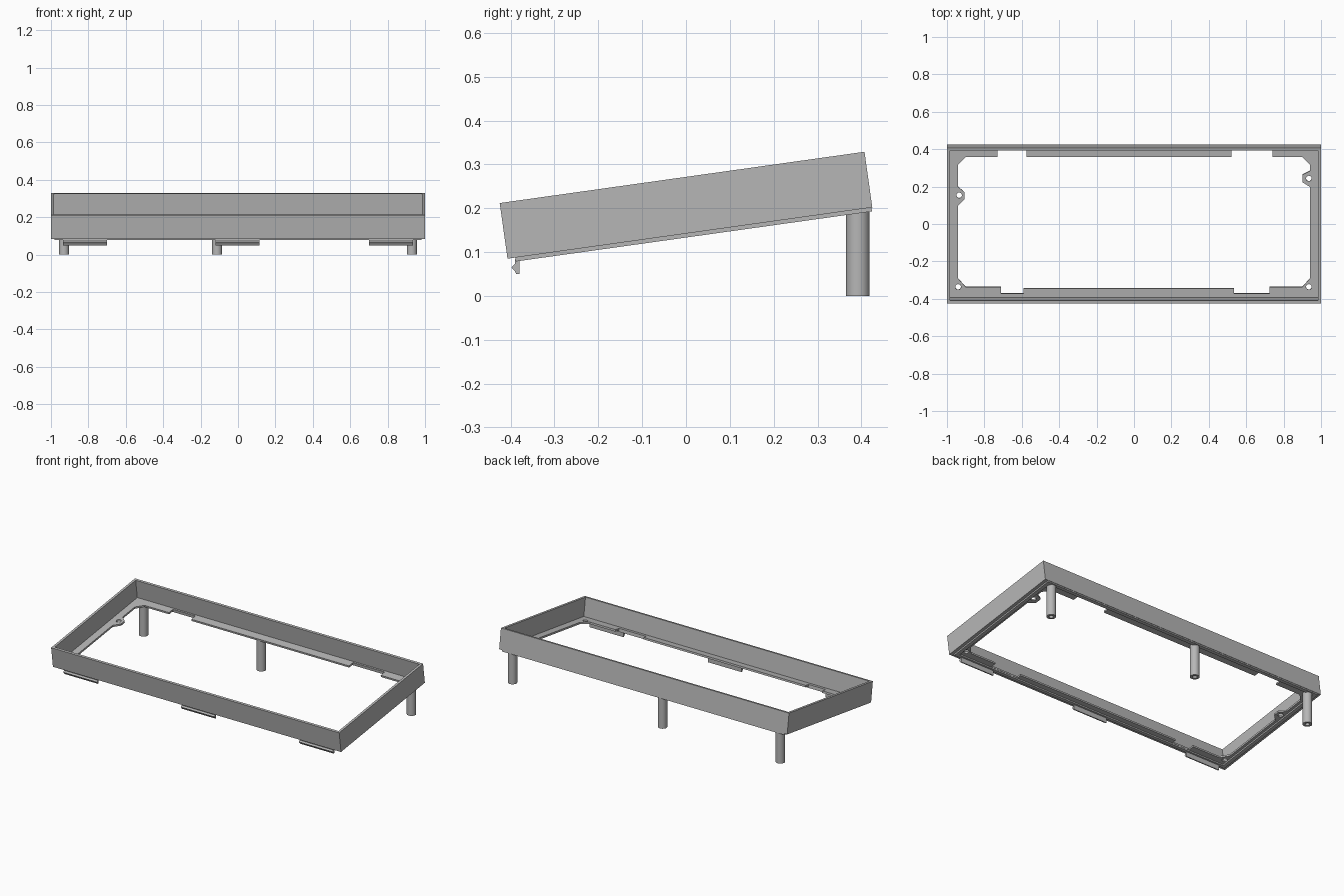
import bpy
import math
from mathutils import Matrix

cube = bpy.data.objects.get("Cube")
if cube:
    bpy.data.objects.remove(cube, do_unlink=True)

grey = bpy.data.materials.new("plain grey")
grey.use_nodes = True
colour = (0.47, 0.47, 0.47, 1)
grey.diffuse_color = colour
grey.node_tree.nodes["Principled BSDF"].inputs["Base Color"].default_value = colour

TILT = math.radians(8)
FRONT_Y, FRONT_Z = -0.407, 0.085
DEPTH, HEIGHT = 0.84, 0.128
# Tilted frame: its origin is the lower front edge
tilted = Matrix.Translation((0, FRONT_Y, FRONT_Z)) @ Matrix.Rotation(TILT, 4, 'X')


def rect(half_x, y0, y1):
    return [(-half_x, y0), (half_x, y0), (half_x, y1), (-half_x, y1)]


def circle(x, y, r, n=24):
    return [(x + r * math.cos(math.tau * i / n), y + r * math.sin(math.tau * i / n))
            for i in range(n)]


def extruded(name, loops, low, high, matrix):
    """Fill the first loop, leave the others as holes, and extrude low..high."""
    curve = bpy.data.curves.new(name, 'CURVE')
    curve.dimensions = '2D'
    curve.fill_mode = 'BOTH'
    curve.extrude = (high - low) / 2
    for loop in loops:
        spline = curve.splines.new('POLY')
        spline.points.add(len(loop) - 1)
        for point, (x, y) in zip(spline.points, loop):
            point.co = (x, y, 0, 1)
        spline.use_cyclic_u = True
    obj = bpy.data.objects.new(name, curve)
    bpy.context.scene.collection.objects.link(obj)
    obj.matrix_world = matrix @ Matrix.Translation((0, 0, (low + high) / 2))
    bpy.ops.object.select_all(action='DESELECT')
    obj.select_set(True)
    bpy.context.view_layer.objects.active = obj
    bpy.ops.object.convert(target='MESH')
    obj = bpy.context.object
    obj.data.materials.clear()
    obj.data.materials.append(grey)
    bpy.ops.object.shade_smooth_by_angle(angle=math.radians(30))
    return obj


def along(points):
    """Turn plan positions into positions along the tilted frame."""
    return [(x, (y - FRONT_Y) / math.cos(TILT)) for x, y in points]


# Surrounding wall and the narrower lip below it
extruded("frame_wall", [rect(1, 0, DEPTH), rect(0.985, 0.015, DEPTH - 0.015)],
         0, HEIGHT, tilted)
extruded("bottom_lip", [rect(0.98, 0.018, 0.838), rect(0.957, 0.036, 0.818)],
         -0.009, 0.002, tilted)

# Inner flange with notches, screw bosses and screw holes
opening = along([
    (-0.90, -0.335), (-0.71, -0.335), (-0.71, -0.37), (-0.59, -0.37),
    (-0.59, -0.343), (0.535, -0.343), (0.535, -0.37), (0.725, -0.37),
    (0.725, -0.335), (0.90, -0.335), (0.94, -0.29),
    (0.94, 0.20), (0.90, 0.225), (0.90, 0.265), (0.94, 0.285),
    (0.94, 0.32), (0.90, 0.36), (0.74, 0.36), (0.74, 0.40), (0.52, 0.40),
    (0.52, 0.36), (-0.575, 0.36), (-0.575, 0.40), (-0.73, 0.40),
    (-0.73, 0.36), (-0.90, 0.36), (-0.94, 0.32),
    (-0.94, 0.20), (-0.905, 0.17), (-0.905, 0.135), (-0.94, 0.10),
    (-0.94, -0.29)])
screws = along([(-0.94, -0.335), (0.935, -0.335), (-0.935, 0.155), (0.935, 0.245)])
extruded("inner_flange",
         [rect(0.986, 0.014, DEPTH - 0.014), opening]
         + [circle(x, y, 0.015) for x, y in screws],
         0.0005, 0.012, tilted)

# Hollow upright posts at the back
for name, x in (("right", -0.93), ("middle", -0.112), ("left", 0.93)):
    extruded(f"{name}_back_post", [circle(x, 0.392, 0.027, 32), circle(x, 0.392, 0.013)],
             0, 0.199, Matrix.Identity(4))

# Snap hooks under the front edge: a profile swept along x
hook = [(-0.390, 0.083), (-0.380, 0.083), (-0.380, 0.05), (-0.387, 0.05),
        (-0.390, 0.056), (-0.398, 0.065), (-0.390, 0.073)]
sideways = Matrix.Rotation(math.pi / 2, 4, 'Z') @ Matrix.Rotation(math.pi / 2, 4, 'X')
for name, x in (("right", -0.818), ("middle", -0.002), ("left", 0.818)):
    extruded(f"{name}_front_hook", [hook], x - 0.117, x + 0.117, sideways)
